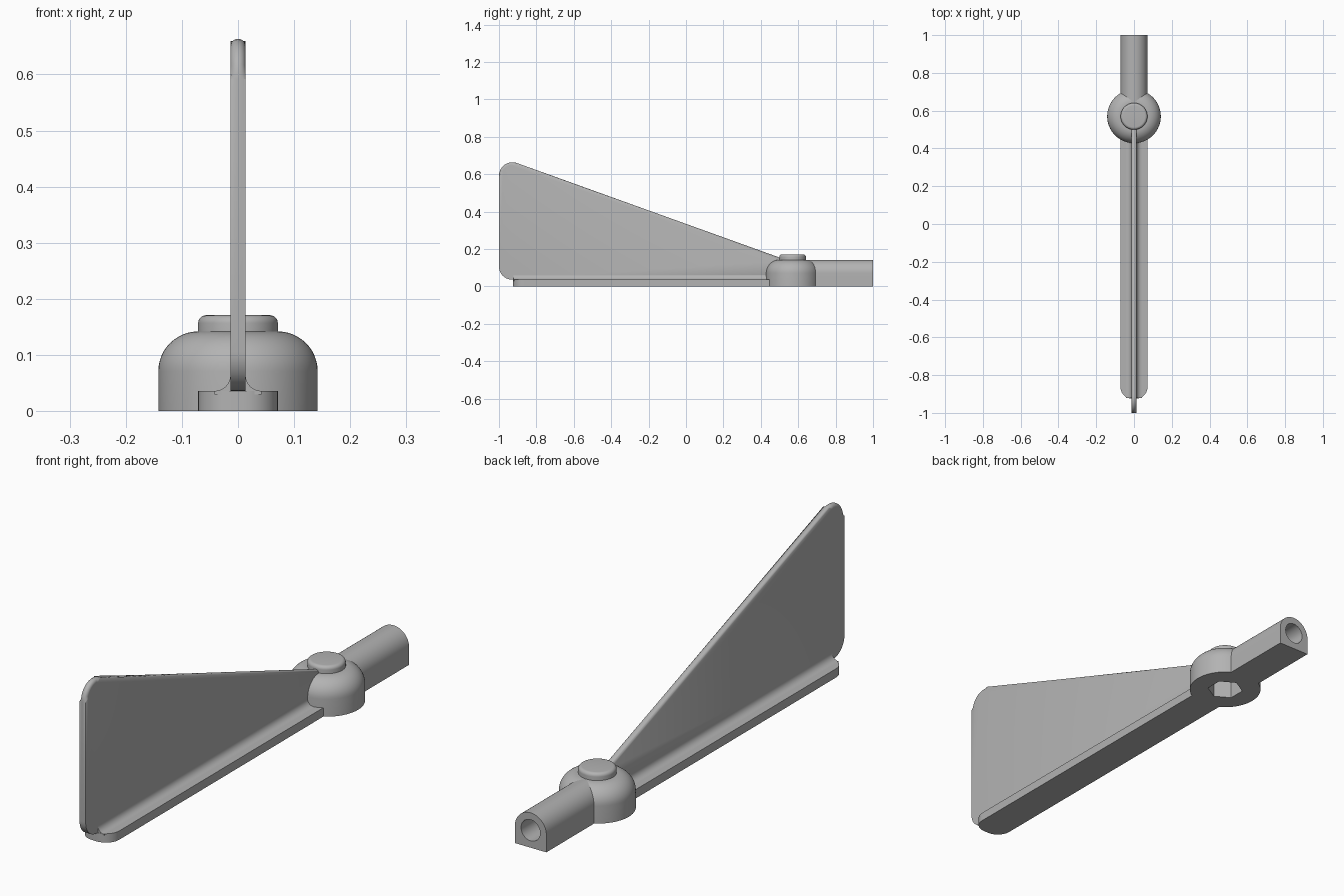
import bpy, bmesh, math
from mathutils import Vector

if "Cube" in bpy.data.objects:
    bpy.data.objects.remove(bpy.data.objects["Cube"])

grey = bpy.data.materials.new("light_grey")
grey.diffuse_color = (0.45, 0.45, 0.45, 1)
grey.use_nodes = True
grey.node_tree.nodes["Principled BSDF"].inputs["Base Color"].default_value = grey.diffuse_color


def finish(name, bm, angle=35):
    bmesh.ops.remove_doubles(bm, verts=bm.verts, dist=1e-5)
    bmesh.ops.recalc_face_normals(bm, faces=bm.faces)
    me = bpy.data.meshes.new(name)
    bm.to_mesh(me)
    bm.free()
    ob = bpy.data.objects.new(name, me)
    bpy.context.collection.objects.link(ob)
    me.materials.append(grey)
    activate(ob)
    bpy.ops.object.shade_smooth_by_angle(angle=math.radians(angle))
    return ob


def activate(ob):
    bpy.ops.object.select_all(action='DESELECT')
    ob.select_set(True)
    bpy.context.view_layer.objects.active = ob


def rounded(points, n=10):
    """Polygon of (a, b, radius) corners turned into a rounded outline."""
    out = []
    for i, (a, b, r) in enumerate(points):
        p = Vector((a, b))
        if r == 0:
            out.append(p)
            continue
        u = (Vector(points[i - 1][:2]) - p).normalized()
        v = (Vector(points[(i + 1) % len(points)][:2]) - p).normalized()
        half = u.angle(v) / 2
        c = p + (u + v).normalized() * r / math.sin(half)
        s, e = p + u * r / math.tan(half) - c, p + v * r / math.tan(half) - c
        sweep = s.angle(e)
        for k in range(n + 1):
            t = k / n
            out.append(c + (s * math.sin((1 - t) * sweep) + e * math.sin(t * sweep)) / math.sin(sweep))
    return out


def prism(outline, place, lo, hi):
    bm = bmesh.new()
    rings = [[bm.verts.new(place(p[0], p[1], d)) for p in outline] for d in (lo, hi)]
    n = len(outline)
    for ring in rings:
        bm.faces.new(ring)
    for i in range(n):
        j = (i + 1) % n
        bm.faces.new((rings[0][i], rings[0][j], rings[1][j], rings[1][i]))
    return bm


def lathe(profile, cy, seg=64):
    bm = bmesh.new()
    vs = [bm.verts.new((r, cy, z)) for r, z in profile]
    es = [bm.edges.new(e) for e in zip(vs, vs[1:])]
    bmesh.ops.spin(bm, geom=vs + es, cent=(0, cy, 0), axis=(0, 0, 1),
                   angle=2 * math.pi, steps=seg)
    return bm


def cut(ob, cutter):
    m = ob.modifiers.new("cut", 'BOOLEAN')
    m.operation, m.solver, m.object = 'DIFFERENCE', 'EXACT', cutter
    activate(ob)
    bpy.ops.object.modifier_apply(modifier=m.name)
    bpy.data.objects.remove(cutter)
    bpy.ops.object.shade_smooth_by_angle(angle=math.radians(35))


def xy(a, b, d): return (a, b, d)
def yz(a, b, d): return (d, a, b)
def xz(a, b, d): return (a, d, b)


def circle(r, ca, cb, n, start=0):
    return [(ca + r * math.cos(start + 2 * math.pi * k / n),
             cb + r * math.sin(start + 2 * math.pi * k / n)) for k in range(n)]


CY, W, H = 0.57, 0.071, 0.142

# base strip with rounded front end
strip = rounded([(-W, -0.925, 0.06), (W, -0.925, 0.06), (W, 0.46, 0), (-W, 0.46, 0)])
finish("base_strip", prism(strip, xy, 0, 0.036))

# upright fin with fully rounded rim
fin = rounded([(-1, 0.036, 0.07), (0.46, 0.036, 0), (0.52, 0.11, 0),
               (0.52, 0.147, 0), (-1, 0.694, 0.072), ])
bm = prism(fin, yz, -0.0138, 0.0138)
rim = [e for e in bm.edges if abs(e.verts[0].co.x - e.verts[1].co.x) < 1e-6]
bmesh.ops.bevel(bm, geom=rim, offset=0.0135, segments=5, profile=0.5, affect='EDGES')
finish("fin", bm, 50)

# concave fillets joining fin and strip
R = 0.028
arc = [(0.0135 + R - R * math.cos(t), 0.036 + R - R * math.sin(t))
       for t in [math.pi / 2 * k / 8 for k in range(9)]]
fillet = [(0.005, 0.03), (arc[-1][0], 0.03)] + arc[::-1] + [(0.005, arc[0][1])]
for side, s in (("left", -1), ("right", 1)):
    finish("fillet_" + side, prism([(s * a, b) for a, b in fillet], xz, -0.922, 0.46))

# domed hub with hexagonal socket underneath
dome = [(W + W * math.cos(t), W + W * math.sin(t))
        for t in [math.pi / 2 * k / 12 for k in range(13)]]
hub = finish("hub", lathe([(0, 0), (H, 0)] + dome + [(0, H)], CY))
cut(hub, finish("hex_cutter", prism(circle(0.07, 0, CY, 6, math.pi / 6), xy, -0.05, 0.1)))

# button cap on the hub
lip = [(0.057 + 0.014 * math.cos(t), 0.157 + 0.014 * math.sin(t))
       for t in [math.pi / 2 * k / 6 for k in range(7)]]
finish("cap", lathe([(0, 0.13), (W, 0.13)] + lip + [(0, 0.171)], CY))

# arched arm with bored end
arch = [(W * math.cos(t), W + W * math.sin(t)) for t in [math.pi * k / 32 for k in range(33)]]
arm = finish("arm", prism([(-W, 0), (W, 0)] + arch, xz, 0.645, 1.0))
cut(arm, finish("bore_cutter", prism(circle(0.043, 0, W, 40), xz, 0.7, 1.1)))
